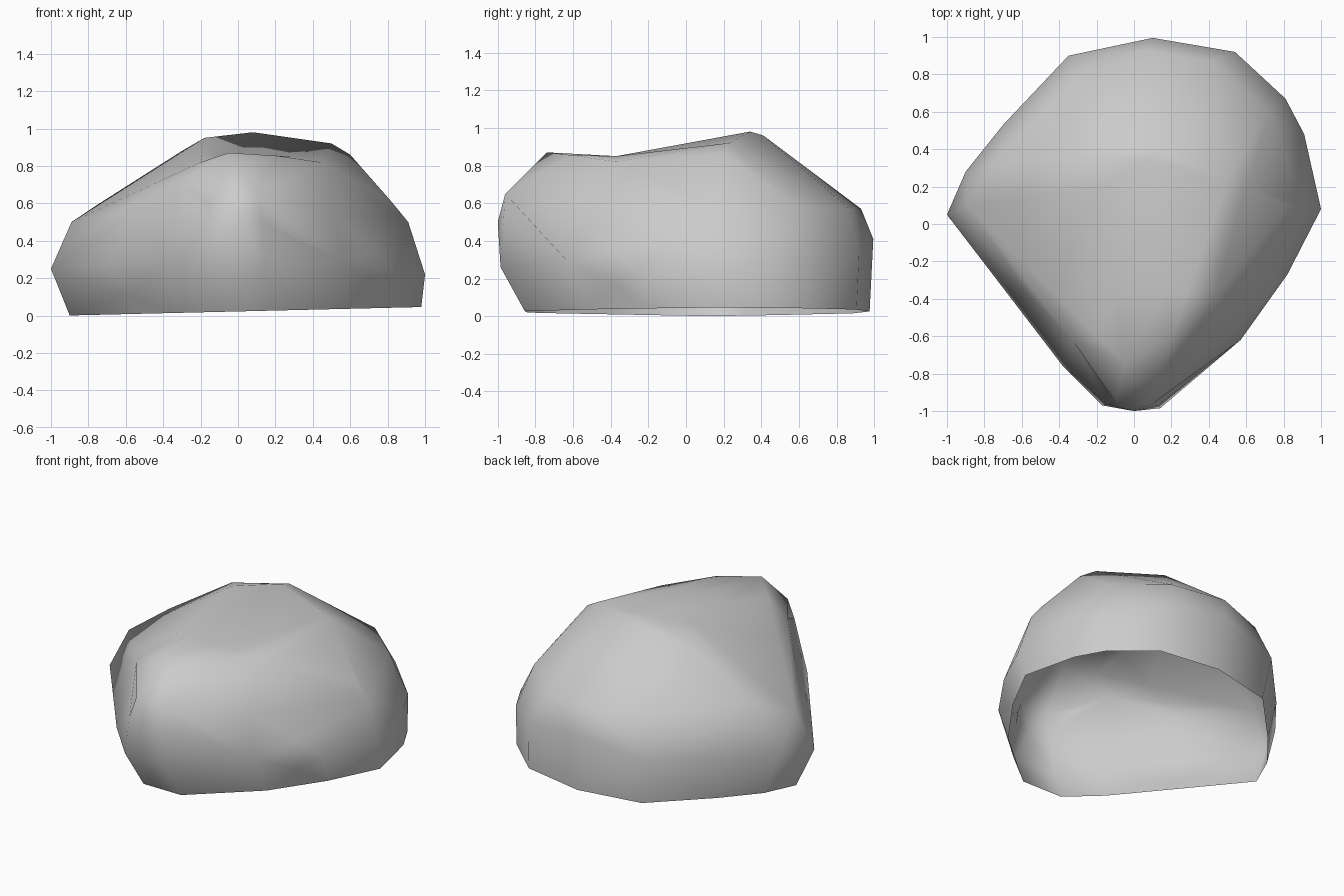
import bpy, bmesh
from mathutils import Vector

if "Cube" in bpy.data.objects:
    bpy.data.objects.remove(bpy.data.objects["Cube"])

# Widest outline of the boulder
belt = [(-1, .05, .25), (-.9, .28, .28), (-.7, .53, .3), (-.35, .9, .32),
        (.1, .995, .41), (.54, .92, .35), (.81, .67, .3), (.91, .48, .3),
        (1, .08, .22), (.82, -.27, .25), (.57, -.62, .28), (.14, -.985, .26),
        (-.17, -.97, .26), (-.38, -.76, .3), (-.8, -.2, .28)]

# Shoulder where the sides turn over
shoulder = [(-.89, .1, .5), (-.74, .32, .6), (-.32, .78, .58), (.05, .93, .57),
            (.42, .87, .57), (.72, .6, .58), (.91, .1, .5), (.82, .1, .61),
            (.5, -.58, .56), (.13, -.97, .5), (0, -1, .5), (-.14, -.965, .52),
            (.1, -.96, .65), (-.1, -.95, .65), (-.33, -.62, .71), (-.62, -.3, .56)]

# Sloping crown
crown = [(-.05, -.74, .87), (.2, -.61, .855), (.44, -.37, .82), (.5, .23, .92),
         (.6, .2, .86), (.08, .34, .98), (.1, .41, .96), (-.18, .2, .95),
         (-.2, -.6, .82), (-.3, .36, .88)]

# Base rim: the belt drawn in, tilted slightly up towards the right
base = []
for x, y, z in belt:
    bx, by = x * .94 + .04, y * .925 + .055
    base.append((bx, by, .022 + .024 * bx))

bm = bmesh.new()
for p in base + belt + shoulder + crown:
    bm.verts.new(p)
bmesh.ops.convex_hull(bm, input=bm.verts[:])
bmesh.ops.delete(bm, geom=[v for v in bm.verts if not v.link_faces], context='VERTS')

# Open underside
under = [f for f in bm.faces if all(v.co.z < .06 for v in f.verts)]
bmesh.ops.delete(bm, geom=under, context='FACES')

# Shallow saddle across the crown
bmesh.ops.bisect_plane(bm, geom=bm.verts[:] + bm.edges[:] + bm.faces[:], dist=.01,
                       plane_co=(0, -.37, 0), plane_no=(0, 1, 0))
for v in bm.verts:
    if abs(v.co.y + .37) < .005 and v.co.z > .85:
        v.co.z = .85
bmesh.ops.triangulate(bm, faces=bm.faces[:])
bmesh.ops.recalc_face_normals(bm, faces=bm.faces[:])
if sum(f.normal.z * f.calc_area() for f in bm.faces) < 0:
    bmesh.ops.reverse_faces(bm, faces=bm.faces[:])

# Shallow dents on either side of the nose
for spot in (Vector((.24, -.83, .64)), Vector((-.24, -.83, .6))):
    face = min(bm.faces, key=lambda f: (f.calc_center_median() - spot).length)
    inward = -face.normal.copy()
    for v in bmesh.ops.poke(bm, faces=[face])["verts"]:
        v.co += inward * .05

# Smooth shaded shell
for f in bm.faces:
    f.smooth = True
mesh = bpy.data.meshes.new("boulder")
bm.to_mesh(mesh)
bm.free()
bpy.context.collection.objects.link(bpy.data.objects.new("boulder", mesh))
